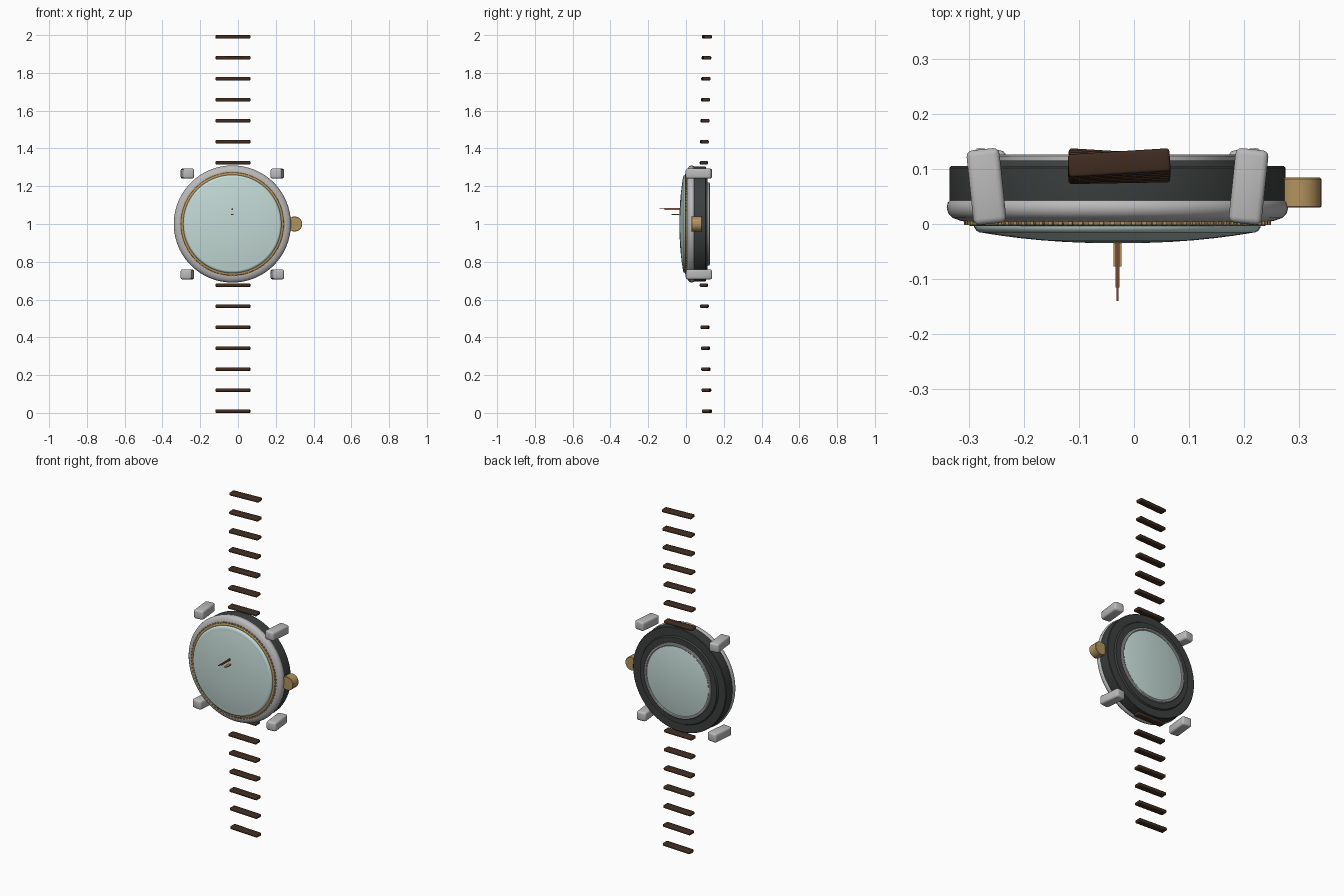
import bpy, bmesh, math
from mathutils import Matrix, Vector

if "Cube" in bpy.data.objects:
    bpy.data.objects.remove(bpy.data.objects["Cube"])

CX, CZ = -0.03, 1.0   # watch head centre


def mat(name, r, g, b):
    m = bpy.data.materials.new(name)
    m.diffuse_color = (r, g, b, 1)
    m.use_nodes = True
    m.node_tree.nodes["Principled BSDF"].inputs["Base Color"].default_value = m.diffuse_color
    return m


SILVER = mat("silver", 0.5, 0.49, 0.49)
DARK = mat("dark_steel", 0.045, 0.05, 0.05)
GOLD = mat("gold", 0.45, 0.29, 0.11)
GLASS = mat("pale_glass", 0.55, 0.7, 0.67)
LEATHER = mat("leather", 0.05, 0.025, 0.015)
RED = mat("red", 0.4, 0.02, 0.04)


def finish(name, bm, material, angle=35):
    bmesh.ops.recalc_face_normals(bm, faces=bm.faces)
    me = bpy.data.meshes.new(name)
    bm.to_mesh(me)
    bm.free()
    ob = bpy.data.objects.new(name, me)
    bpy.context.collection.objects.link(ob)
    me.materials.append(material)
    bpy.ops.object.select_all(action='DESELECT')
    ob.select_set(True)
    bpy.context.view_layer.objects.active = ob
    bpy.ops.object.shade_smooth_by_angle(angle=math.radians(angle))
    return ob


def lathe(name, profile, material, closed=False, center=(CX, CZ), n=96):
    """Spin (radius, y) points around the y axis."""
    bm = bmesh.new()
    c = Vector((center[0], 0, center[1]))
    vs = [bm.verts.new(c + Vector((r, y, 0))) for r, y in profile]
    if closed:
        vs.append(vs[0])
    es = [bm.edges.new(p) for p in zip(vs[:-1], vs[1:])] 
    bmesh.ops.spin(bm, geom=list(set(vs)) + es, cent=c, axis=(0, 1, 0),
                   angle=math.tau, steps=n, use_duplicate=False)
    bmesh.ops.remove_doubles(bm, verts=bm.verts, dist=1e-5)
    return finish(name, bm, material)


def oval(r, y, a, b, n=16):
    return [(r + a * math.cos(math.tau * i / n), y + b * math.sin(math.tau * i / n))
            for i in range(n)]


def block(name, loc, size, material, bevel=0.0, turn=0.0):
    bm = bmesh.new()
    bmesh.ops.create_cube(bm, size=1, matrix=Matrix.Diagonal((*size, 1)))
    if bevel:
        bmesh.ops.bevel(bm, geom=bm.edges[:], offset=bevel, segments=3,
                        profile=0.5, affect='EDGES')
    bm.transform(Matrix.Translation(loc) @ Matrix.Rotation(turn, 4, 'Z'))
    return finish(name, bm, material)


# Case body with stepped back
lathe("case_body", [(0, 0.012), (0.27, 0.012), (0.302, 0.03), (0.305, 0.045),
                    (0.305, 0.102), (0.302, 0.105), (0.257, 0.105),
                    (0.252, 0.115), (0.2, 0.115), (0, 0.115)], DARK)

# Rounded bezel
lathe("bezel", [(0.262, 0.03), (0.262, 0.008), (0.275, 0.004), (0.285, 0.006),
                (0.299, 0.011), (0.307, 0.019), (0.31, 0.029), (0.308, 0.039),
                (0.302, 0.046), (0.28, 0.047)], SILVER, closed=True)

# Gold ring with fine knurling
lathe("gold_ring", oval(0.264, 0.003, 0.009, 0.007), GOLD, closed=True)
bm = bmesh.new()
for i in range(90):
    m = (Matrix.Translation((CX, 0.003, CZ)) @ Matrix.Rotation(math.tau * i / 90, 4, 'Y')
         @ Matrix.Translation((0.274, 0, 0)) @ Matrix.Diagonal((0.009, 0.009, 0.008, 1)))
    bmesh.ops.create_cube(bm, size=1, matrix=m)
finish("ring_knurling", bm, GOLD)

# Domed crystal
dome = [(0.25 * math.sin(t * math.pi / 16), -0.035 + 0.02 * (math.sin(t * math.pi / 16)) ** 2.2)
        for t in range(8)]
lathe("crystal", dome + [(0.25, -0.0155), (0.256, -0.012), (0.26, -0.006),
                         (0.26, 0.012)], GLASS)

# Back ring and display window
lathe("back_ring", [(0.203, 0.112), (0.203, 0.123), (0.207, 0.126), (0.215, 0.126),
                    (0.219, 0.123), (0.219, 0.112)], SILVER, closed=True)
lathe("back_window", [(0, 0.121), (0.198, 0.121), (0.204, 0.119), (0.204, 0.112)], GLASS)

# Crown and its stem
lathe("crown", [(0, 0.03), (0.038, 0.03), (0.04, 0.032), (0.04, 0.082),
                (0.038, 0.084), (0, 0.084)], GOLD, center=(0.3, CZ), n=40)

# Four lugs, slightly turned
for sx in (-1, 1):
    for sz in (-1, 1):
        block("lug", (CX + sx * 0.238, 0.068, CZ + sz * 0.267), (0.06, 0.136, 0.053),
              SILVER, bevel=0.011, turn=-sx * sz * math.radians(6))

# Strap links, drifting backwards towards the ends
for s in (-1, 1):
    for i in range(7):
        far = i / 6
        block("strap_link", (CX + 0.003, 0.095 + 0.016 * far, CZ + s * (0.324 + 0.667 * far)),
              (0.185, 0.042, 0.018), LEATHER, bevel=0.006,
              turn=s * math.radians(1 + 2.5 * far))

# Hands standing out through the crystal
block("hour_hand", (CX, -0.035, 1.05), (0.014, 0.085, 0.006), GOLD)
block("minute_hand", (CX, -0.05, 1.078), (0.008, 0.13, 0.006), GOLD)
block("second_hand", (CX, -0.06, 1.083), (0.004, 0.16, 0.004), RED)
